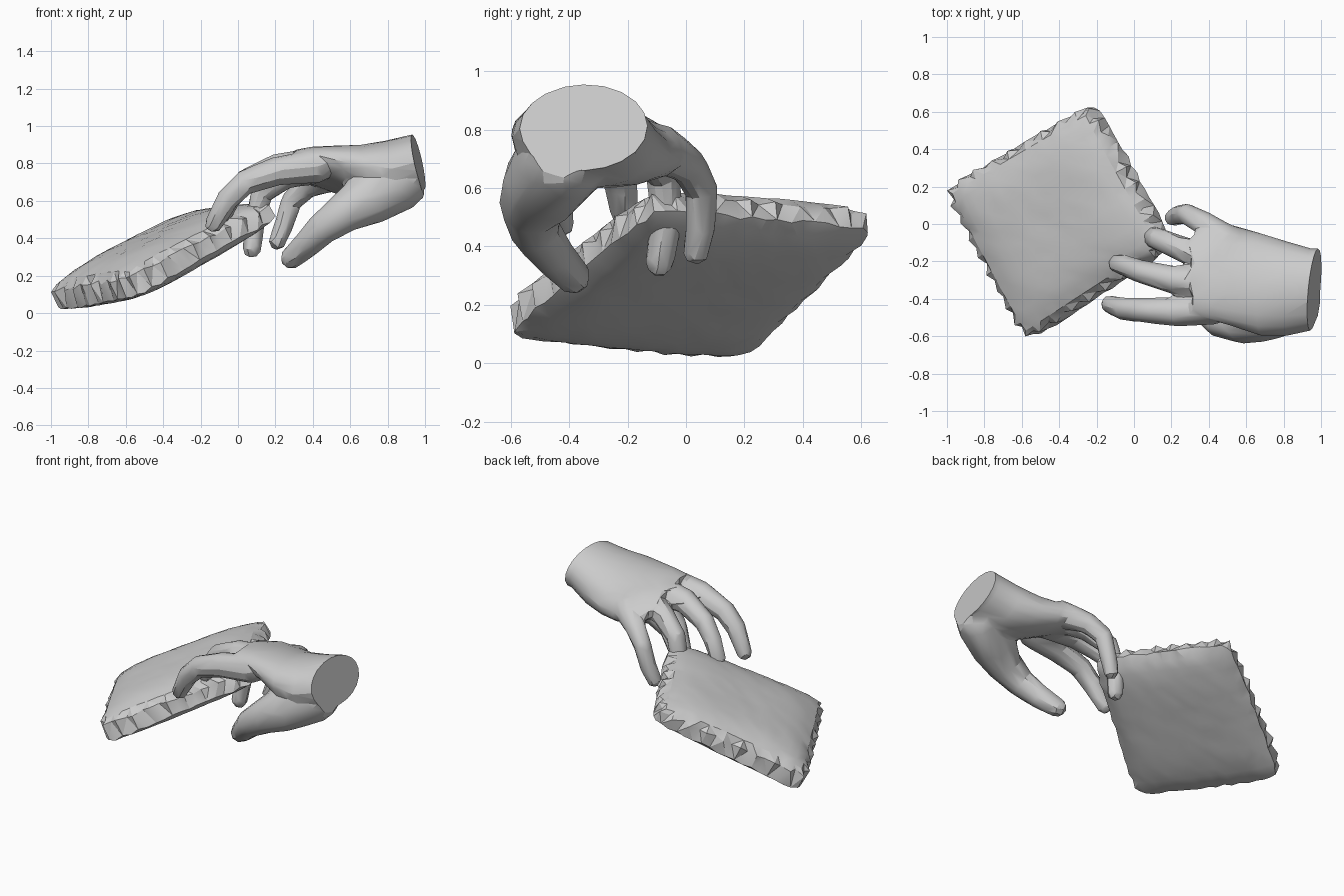
import bpy, bmesh, math, random
from mathutils import Vector

if "Cube" in bpy.data.objects:
    bpy.data.objects.remove(bpy.data.objects["Cube"])
random.seed(4)

def make_object(name, bm):
    bmesh.ops.recalc_face_normals(bm, faces=bm.faces)
    me = bpy.data.meshes.new(name)
    bm.to_mesh(me)
    bm.free()
    ob = bpy.data.objects.new(name, me)
    bpy.context.collection.objects.link(ob)
    return ob

def shade(ob, deg):
    bpy.ops.object.select_all(action='DESELECT')
    bpy.context.view_layer.objects.active = ob
    ob.select_set(True)
    bpy.ops.object.shade_smooth_by_angle(angle=math.radians(deg))

# cushion: puffed tilted square with a crumpled rim
A, B = Vector((-1.015, .195, .058)), Vector((-.215, .66, .495))
C, D = Vector((.22, -.12, .555)), Vector((-.57, -.64, .135))
normal = (D - A).cross(B - A).normalized()
N = 18
bm = bmesh.new()
layers = []
for side, puff in ((1, .085), (-1, .06)):
    grid = {}
    for i in range(N + 1):
        for j in range(N + 1):
            u, v = 2 * i / N - 1, 2 * j / N - 1
            k = 1 - .05 * abs(u * v) ** 8
            edge = i in (0, N) or j in (0, N)
            if edge:  # zigzag upper hem, straighter lower hem
                k -= random.uniform(.0, .02) + (.05 * ((i + j) % 2) if side > 0 else 0)
            s, t = (u * k + 1) / 2, (v * k + 1) / 2
            p = A.lerp(B, s).lerp(D.lerp(C, s), t)
            h = .045 - .010 * u + puff * ((1 - u ** 4) * (1 - v ** 4)) ** .8
            h += random.uniform(-.012, .008) if edge else random.uniform(-.002, .002)
            grid[i, j] = bm.verts.new(p + normal * h * side)
    for i in range(N):
        for j in range(N):
            bm.faces.new([grid[i, j], grid[i + 1, j], grid[i + 1, j + 1], grid[i, j + 1]])
    layers.append(grid)
loop = ([(i, 0) for i in range(N)] + [(N, j) for j in range(N)] +
        [(i, N) for i in range(N, 0, -1)] + [(0, j) for j in range(N, 0, -1)])
top, low = layers
for a, b in zip(loop, loop[1:] + loop[:1]):
    bm.faces.new([top[a], top[b], low[b], low[a]])
bmesh.ops.triangulate(bm, faces=bm.faces[:])
shade(make_object("cushion", bm), 25)

# hand: hulls between neighbouring cross-sections, fused and reduced
hand = bmesh.new()

def hull(points):
    tmp = bmesh.new()
    for p in points:
        tmp.verts.new(p)
    res = bmesh.ops.convex_hull(tmp, input=tmp.verts)
    junk = {g for g in res['geom_interior'] + res['geom_unused'] if isinstance(g, bmesh.types.BMVert)}
    bmesh.ops.delete(tmp, geom=list(junk), context='VERTS')
    bmesh.ops.recalc_face_normals(tmp, faces=tmp.faces)
    me = bpy.data.meshes.new("tmp")
    tmp.to_mesh(me)
    hand.from_mesh(me)
    bpy.data.meshes.remove(me)
    tmp.free()

def ball(x, y, z, r):
    return [Vector((x, y, z)) + r * Vector((math.sin(a) * math.cos(b), math.sin(a) * math.sin(b), math.cos(a)))
            for a in (.02, .5, 1, 1.57, 2.14, 2.64, 3.12) for b in (k * math.tau / 12 for k in range(12))]

def section(x, y, z, ry, rz, tilt):
    pts = []
    for k in range(20):
        c, s = math.cos(k * math.tau / 20), math.sin(k * math.tau / 20)
        pts.append(Vector((x - .2 * s * rz, y + ry * c, z + rz * s + tilt * ry * c)))
    return pts

def chain(rows, shape):
    for a, b in zip(rows, rows[1:]):
        hull(shape(*a) + shape(*b))

# wrist and palm
chain([(1.06, -.345, .825, .215, .147, 0), (.95, -.35, .805, .219, .148, 0),
       (.82, -.345, .762, .252, .16, -.05), (.68, -.325, .75, .275, .145, -.13),
       (.54, -.28, .76, .272, .125, -.2), (.41, -.25, .782, .262, .092, -.22),
       (.32, -.27, .79, .23, .072, -.2)], section)
# thumb
chain([(.86, -.42, .70, .155), (.70, -.485, .615, .145), (.58, -.53, .545, .11), (.46, -.52, .46, .088),
       (.37, -.455, .37, .074), (.285, -.385, .295, .06)], ball)
# index, middle, ring and little fingers
chain([(.42, -.45, .785, .09), (.22, -.47, .762, .078), (.04, -.46, .70, .067),
       (-.05, -.455, .615, .062), (-.13, -.43, .478, .049)], ball)
chain([(.42, -.31, .79, .09), (.22, -.30, .78, .076), (.04, -.255, .705, .063),
       (-.04, -.225, .615, .058), (-.09, -.21, .51, .049)], ball)
chain([(.44, -.19, .78, .085), (.26, -.135, .735, .069), (.13, -.08, .65, .06),
       (.09, -.065, .50, .056), (.075, -.09, .345, .051)], ball)
chain([(.50, -.09, .735, .085), (.37, .005, .68, .065), (.285, .052, .60, .057),
       (.245, .05, .47, .053), (.21, .035, .385, .048)], ball)
ob = make_object("hand", hand)
for kind, props in (('REMESH', dict(mode='VOXEL', voxel_size=.013)),
                    ('SMOOTH', dict(factor=.5, iterations=5)),
                    ('DECIMATE', dict(ratio=.03))):
    m = ob.modifiers.new(kind.title(), kind)
    for k, val in props.items():
        setattr(m, k, val)
ev = ob.evaluated_get(bpy.context.evaluated_depsgraph_get())
mesh = bpy.data.meshes.new_from_object(ev)
ob.modifiers.clear()
ob.data = mesh

# flat slanted cut at the wrist
bm = bmesh.new()
bm.from_mesh(mesh)
bmesh.ops.bisect_plane(bm, geom=bm.verts[:] + bm.edges[:] + bm.faces[:], plane_co=(.963, -.35, .81),
                       plane_no=(1, -.1, .22), clear_outer=True)
bmesh.ops.holes_fill(bm, edges=[e for e in bm.edges if e.is_boundary], sides=0)
bm.to_mesh(mesh)
bm.free()
shade(ob, 25)
